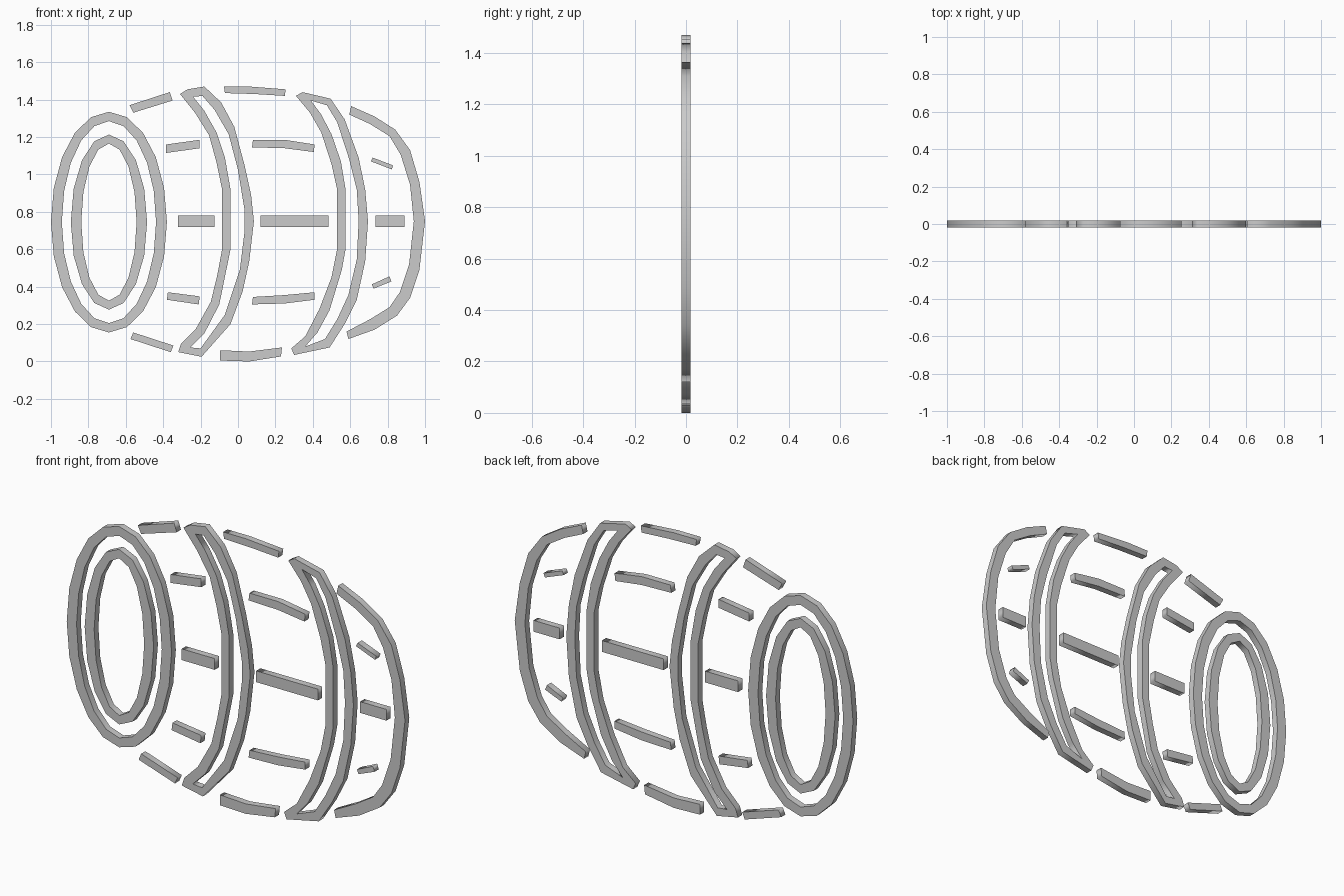
import bpy
from math import cos, sin, pi

HALF = 0.018   # half of the plate thickness
MID = 0.745    # height of the barrel axis


def plate(name, *loops):
    """Flat extruded plate in the XZ plane; loops after the first are holes."""
    cu = bpy.data.curves.new(name, 'CURVE')
    cu.dimensions = '2D'
    cu.fill_mode = 'BOTH'
    cu.extrude = HALF
    for pts in loops:
        sp = cu.splines.new('POLY')
        sp.points.add(len(pts) - 1)
        for p, (x, z) in zip(sp.points, pts):
            p.co = (x, z, 0, 1)
        sp.use_cyclic_u = True
    ob = bpy.data.objects.new(name, cu)
    ob.rotation_euler.x = pi / 2
    bpy.context.collection.objects.link(ob)
    bpy.ops.object.select_all(action='DESELECT')
    ob.select_set(True)
    bpy.context.view_layer.objects.active = ob
    bpy.ops.object.convert(target='MESH')


def ellipse(rx, rz, n):
    return [(-0.69 + rx * sin(2 * pi * i / n), MID + rz * cos(2 * pi * i / n))
            for i in range(n)]


def bar(name, x0, x1):
    plate(name, [(x0, 0.72), (x1, 0.72), (x1, 0.78), (x0, 0.78)])


# barrel head: two oval rings
plate("head_outer_ring", ellipse(0.31, 0.59, 20), ellipse(0.252, 0.54, 20))
plate("head_inner_ring", ellipse(0.204, 0.468, 16), ellipse(0.148, 0.42, 16))

# left hoop
plate("left_hoop",
      [(-.31, 1.43), (-.27, 1.455), (-.18, 1.47), (-.09, 1.385), (-.02, 1.255),
       (.035, 1.05), (.07, .89), (.085, .75), (.06, .535), (.025, .375),
       (-.04, .20), (-.195, .025), (-.32, .05), (-.305, .095), (-.225, .175),
       (-.145, .32), (-.11, .465), (-.085, .60), (-.085, .92), (-.115, 1.065),
       (-.155, 1.21), (-.23, 1.33)],
      [(-.24, 1.415), (-.19, 1.42), (-.125, 1.345), (-.05, 1.215), (0, 1.025),
       (.035, .81), (.035, .695), (.01, .49), (-.07, .25), (-.2, .07),
       (-.255, .075), (-.18, .15), (-.1, .305), (-.04, .6), (-.04, .92),
       (-.07, 1.09), (-.115, 1.225), (-.18, 1.34)])

# right hoop
plate("right_hoop",
      [(.31, 1.42), (.345, 1.44), (.495, 1.405), (.57, 1.295), (.645, 1.09),
       (.68, .92), (.695, .75), (.68, .535), (.635, .33), (.57, .20),
       (.49, .075), (.30, .035), (.285, .07), (.36, .135), (.435, .28),
       (.5, .45), (.53, .6), (.53, .92), (.5, 1.055), (.445, 1.225), (.385, 1.33)],
      [(.39, 1.395), (.475, 1.37), (.53, 1.28), (.595, 1.08), (.635, .92),
       (.645, .75), (.635, .545), (.59, .355), (.53, .225), (.465, .12),
       (.36, .08), (.425, .155), (.49, .275), (.555, .49), (.575, .6),
       (.575, .92), (.55, 1.07), (.5, 1.215), (.445, 1.32)])

# curved far end of the barrel
plate("far_end",
      [(.605, 1.365), (.73, 1.31), (.84, 1.24), (.92, 1.13), (.97, .96), (1, .75),
       (.97, .49), (.92, .34), (.85, .245), (.73, .17), (.59, .12), (.58, .16),
       (.705, .225), (.81, .29), (.865, .37), (.915, .52), (.94, .75),
       (.92, .945), (.87, 1.105), (.81, 1.205), (.705, 1.27), (.595, 1.32)])

# straight stave lines along the axis
bar("stave_middle_left", -.32, -.125)
bar("stave_middle_centre", .12, .485)
bar("stave_middle_right", .735, .89)

# stave lines left of the first hoop
plate("edge_top_left", [(-.58, 1.37), (-.365, 1.44), (-.35, 1.395), (-.56, 1.33)])
plate("edge_bottom_left", [(-.56, .155), (-.345, .085), (-.36, .05), (-.575, .12)])
plate("stave_upper_left", [(-.385, 1.16), (-.205, 1.185), (-.205, 1.14), (-.385, 1.115)])
plate("stave_lower_left", [(-.375, .37), (-.205, .348), (-.21, .305), (-.38, .33)])

# stave lines between the hoops
plate("edge_top_centre", [(-.075, 1.47), (.06, 1.47), (.255, 1.455),
                          (.25, 1.42), (.09, 1.43), (-.07, 1.435)])
plate("stave_upper_centre", [(.08, 1.185), (.25, 1.185), (.41, 1.16),
                             (.405, 1.12), (.25, 1.14), (.075, 1.145)])
plate("stave_lower_centre", [(.08, .345), (.25, .355), (.41, .37),
                             (.41, .33), (.25, .31), (.075, .305)])
plate("edge_bottom_centre", [(-.095, .06), (.06, .053), (.235, .075),
                             (.23, .027), (.06, 0), (-.095, .005)])

# short stave lines right of the second hoop
plate("stave_upper_right", [(.72, 1.09), (.83, 1.048), (.822, 1.027), (.71, 1.07)])
plate("stave_lower_right", [(.715, .412), (.81, .455), (.82, .428), (.725, .39)])
